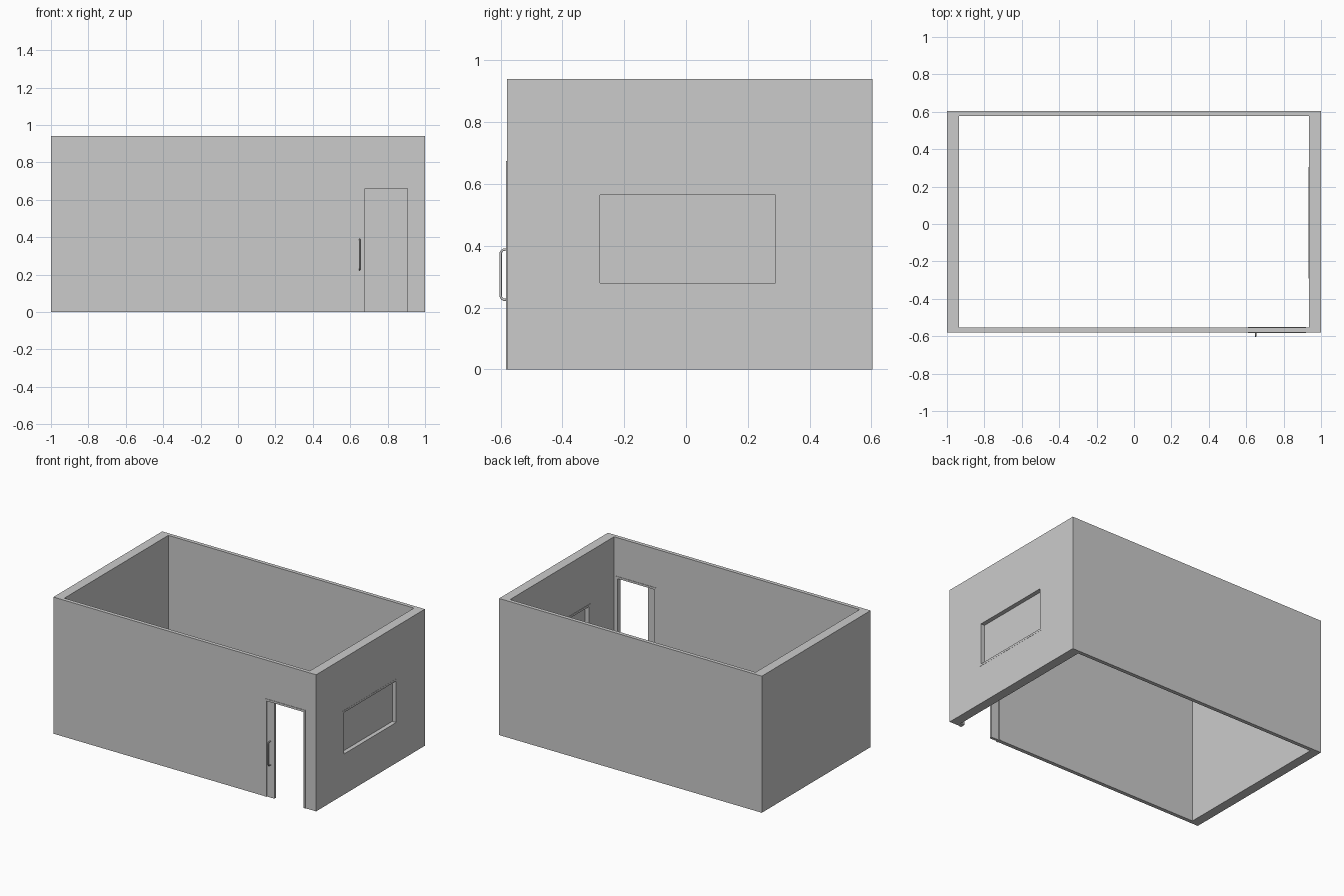
import bpy, bmesh, math
from mathutils import Vector

if "Cube" in bpy.data.objects:
    bpy.data.objects.remove(bpy.data.objects["Cube"])

Y0, Y1, H = -0.579, 0.604, 0.94     # outer front, outer back, wall height
TX, TY = 0.065, 0.026               # side and front/back wall thickness


def box(name, lo, hi):
    bm = bmesh.new()
    bmesh.ops.create_cube(bm, size=1)
    for v in bm.verts:
        v.co = Vector(((lo[i] + hi[i]) / 2 + v.co[i] * (hi[i] - lo[i]) for i in range(3)))
    return from_bmesh(name, bm)


def from_bmesh(name, bm):
    bmesh.ops.recalc_face_normals(bm, faces=bm.faces)
    me = bpy.data.meshes.new(name)
    bm.to_mesh(me)
    bm.free()
    ob = bpy.data.objects.new(name, me)
    bpy.context.collection.objects.link(ob)
    return ob


def extrude_loop(name, pts, vec):
    bm = bmesh.new()
    face = bm.faces.new([bm.verts.new(p) for p in pts])
    ext = bmesh.ops.extrude_face_region(bm, geom=[face], use_keep_orig=True)
    new = [g for g in ext["geom"] if isinstance(g, bmesh.types.BMVert)]
    bmesh.ops.translate(bm, verts=new, vec=vec)
    return from_bmesh(name, bm)


def cut(ob, cutter):
    cutter.hide_render = True
    cutter.hide_viewport = True
    cutter.display_type = 'WIRE'
    m = ob.modifiers.new("cut", 'BOOLEAN')
    m.operation, m.solver, m.object = 'DIFFERENCE', 'EXACT', cutter


# Openings: door along x, window along y
DX0, DX1, DZ = 0.624, 0.905, 0.66
WY0, WY1, WZ0, WZ1 = -0.278, 0.29, 0.28, 0.565
F = 0.014                           # frame face width
P = 0.003                           # frame projection from the wall

# Room shell, open at top and bottom
walls = box("walls", (-1, Y0, 0), (1, Y1, H))
cut(walls, box("room_cutter", (-1 + TX, Y0 + TY, -0.1), (1 - TX, Y1 - TY, H + 0.1)))
cut(walls, box("door_cutter", (DX0 - F / 2, Y0 - 0.1, -0.1), (DX1 + F / 2, Y0 + 0.1, DZ + F / 2)))
cut(walls, box("window_cutter", (0.85, WY0 - F / 2, WZ0 - F / 2), (1.1, WY1 + F / 2, WZ1 + F / 2)))

# Door frame: upside-down U around the opening
a, b, t = DX0 - F, DX1 + F, DZ + F
outline = [(a, 0), (a, t), (b, t), (b, 0), (DX1, 0), (DX1, DZ), (DX0, DZ), (DX0, 0)]
extrude_loop("door_frame", [(x, Y0 - P, z) for x, z in outline], (0, TY + 2 * P, 0))

# Sliding door, mostly pushed back into the wall
box("sliding_door", (0.40, Y0 + 0.004, 0), (0.68, Y0 + TY - 0.004, DZ + 0.004))

# Door handle: rounded bow
pts = [(Y0 + 0.006, 0.225)]
r, yo = 0.014, Y0 - 0.021
for zc, start in ((0.225 + r, 270), (0.388 - r, 180)):
    for i in range(6):
        ang = math.radians(start - 90 * i / 5)
        pts.append((yo + r + r * math.cos(ang), zc + r * math.sin(ang)))
pts.append((Y0 + 0.006, 0.388))
cu = bpy.data.curves.new("door_handle", 'CURVE')
cu.dimensions, cu.bevel_depth, cu.bevel_resolution = '3D', 0.004, 3
sp = cu.splines.new('POLY')
sp.points.add(len(pts) - 1)
for p, (y, z) in zip(sp.points, pts):
    p.co = (0.65, y, z, 1)
bpy.context.collection.objects.link(bpy.data.objects.new("door_handle", cu))

# Window frame: four bars through the wall
X0, X1 = 1 - TX - P, 1 + 0.001
for name, y0, y1, z0, z1 in (
        ("window_sill", WY0 - F, WY1 + F, WZ0 - F, WZ0),
        ("window_head", WY0 - F, WY1 + F, WZ1, WZ1 + F),
        ("window_jamb_front", WY0 - F, WY0, WZ0, WZ1),
        ("window_jamb_back", WY1, WY1 + F, WZ0, WZ1)):
    box(name, (X0, y0, z0), (X1, y1, z1))

# Window pane in the middle of the wall
box("window_pane", (0.963, WY0 - 0.004, WZ0 - 0.004), (0.972, WY1 + 0.004, WZ1 + 0.004))
